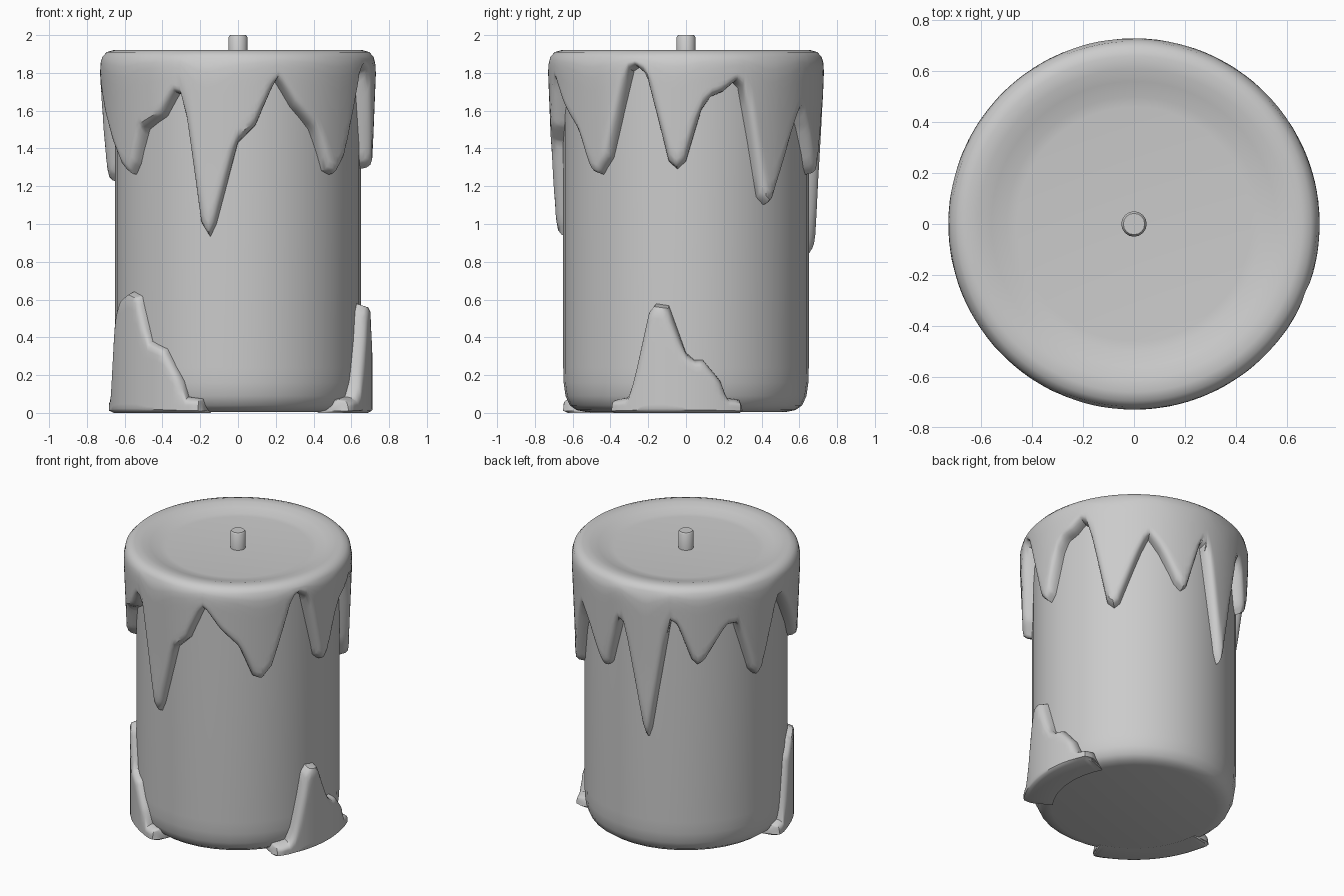
import bpy, bmesh, math
from mathutils import Vector
from mathutils.geometry import intersect_point_line

if "Cube" in bpy.data.objects:
    bpy.data.objects.remove(bpy.data.objects["Cube"])


def lerp_table(x, table):
    if x <= table[0][0]:
        return table[0][1]
    for (a, u), (b, v) in zip(table, table[1:]):
        if x <= b:
            return u + (v - u) * (x - a) / (b - a)
    return table[-1][1]


def polar(r, deg, z):
    a = math.radians(deg)
    return (r * math.cos(a), r * math.sin(a), z)


def finish(name, bm, angle=40):
    bmesh.ops.remove_doubles(bm, verts=bm.verts, dist=0.0003)
    bmesh.ops.recalc_face_normals(bm, faces=bm.faces)
    me = bpy.data.meshes.new(name)
    bm.to_mesh(me)
    bm.free()
    ob = bpy.data.objects.new(name, me)
    bpy.context.collection.objects.link(ob)
    bpy.ops.object.select_all(action='DESELECT')
    ob.select_set(True)
    bpy.context.view_layer.objects.active = ob
    bpy.ops.object.shade_smooth_by_angle(angle=math.radians(angle))
    return ob


def bridge_columns(name, columns, closed):
    """Skin a list of vertical point columns."""
    bm = bmesh.new()
    cols = [[bm.verts.new(p) for p in c] for c in columns]
    pairs = list(zip(cols, cols[1:])) + ([(cols[-1], cols[0])] if closed else [])
    for a, b in pairs:
        for i in range(len(a) - 1):
            bm.faces.new((a[i], b[i], b[i + 1], a[i + 1]))
    if not closed:
        for c in (cols[0], cols[-1]):
            bm.faces.new(c)
    return finish(name, bm)


def lathe(name, profile, sides):
    cols = [[polar(r, 360 * k / sides, z) for r, z in profile] for k in range(sides)]
    return bridge_columns(name, cols, True)


BODY = [(0, 0.005), (0.53, 0.005), (0.58, 0.015), (0.615, 0.04), (0.638, 0.09),
        (0.648, 0.16), (0.65, 0.24), (0.65, 1.86), (0, 1.86)]
BODY_R = [(z, r) for r, z in BODY[1:-1]]


def edge_distance(deg, z, keys, period):
    """Distance to the drip edge on the unrolled cylinder."""
    best = 9
    p = Vector((math.radians(deg) * 0.69, z))
    for shift in ((-360, 0, 360) if period else (0,)):
        pts = [Vector((math.radians(a + shift) * 0.69, h)) for a, h in keys]
        for u, v in zip(pts, pts[1:]):
            if (u - v).length < 1e-6:
                continue
            q, t = intersect_point_line(p, u, v)
            q = u if t < 0 else v if t > 1 else q
            best = min(best, (p - Vector(q[:2])).length)
    return best


def wax_radius(deg, z, outer, keys, period):
    inner = lerp_table(z, BODY_R) - 0.008
    t = min(1, edge_distance(deg, z, keys, period) / 0.035)
    return inner + (outer - inner) * math.sqrt(1 - (1 - t) ** 2)


# candle body and wick
lathe("candle_body", BODY, 36)
lathe("wick", [(0, 1.86), (0.05, 1.86), (0.05, 1.99), (0.042, 2.0), (0, 2.0)], 16)

# melted wax cap: lower edge as (angle, height)
DRIPS = [(183, 1.72), (199, 1.45), (208, 1.31), (214, 1.26), (218, 1.32), (224, 1.5),
         (235, 1.57), (242, 1.69), (245, 1.68), (253, 1.0), (257, 0.93), (260, 1.0),
         (270, 1.43), (278, 1.52), (281, 1.6), (287, 1.76), (295, 1.62), (305, 1.5),
         (307, 1.45), (313, 1.28), (318, 1.26), (324, 1.35), (329, 1.55), (335, 1.81),
         (338, 1.83), (342, 1.79), (352, 1.33), (356, 1.29), (360, 1.33), (367, 1.6),
         (371, 1.67), (377, 1.7), (382, 1.75), (385, 1.72), (395, 1.14), (399, 1.1),
         (402, 1.13), (414, 1.5), (418, 1.6), (424, 1.5), (433, 1.3), (437, 1.26),
         (440, 1.29), (448, 1.63), (450, 1.62), (461, 0.9), (464, 0.83), (466, 0.9),
         (477, 1.68), (480, 1.65), (488, 1.4), (491, 1.36), (495, 1.39), (507, 1.63),
         (512, 1.63), (522, 1.27), (526, 1.22), (530, 1.27), (540, 1.72), (543, 1.72)]
RIM = [(0, 1.88), (0.46, 1.88), (0.50, 1.884), (0.56, 1.902), (0.61, 1.916),
       (0.66, 1.92), (0.695, 1.91), (0.718, 1.885)]
CAP_R = [(0.8, 0.70), (1.3, 0.71), (1.6, 0.722), (1.8, 0.73), (1.85, 0.728), (1.88, 0.72)]
STEPS = (0.08, 0.17, 0.28, 0.4, 0.52, 0.64, 0.75, 0.84, 0.91, 0.96, 0.985, 1)
cols = []
for deg in sorted({*range(183, 543, 2), *(a for a, _ in DRIPS[:-1])}):
    edge = lerp_table(deg, DRIPS)
    col = [polar(r, deg, z) for r, z in RIM]
    for s in STEPS:
        z = 1.88 + (edge - 1.88) * s
        col.append(polar(wax_radius(deg, z, lerp_table(z, CAP_R), DRIPS, True), deg, z))
    cols.append(col)
bridge_columns("wax_drips", cols, True)


# wax puddles running up from the foot
def puddle(name, keys, outer):
    first, last = keys[0][0], keys[-1][0]
    cols = []
    for deg in sorted({*range(first, last + 1, 2), *(a for a, _ in keys)}):
        top = lerp_table(deg, keys)
        r0 = wax_radius(deg, 0.02, outer, keys, False)
        col = [polar(0.52, deg, 0.0), polar(r0 - 0.025, deg, 0.0), polar(r0 - 0.006, deg, 0.01)]
        for s in (0.02, 0.06, 0.15, 0.3, 0.45, 0.6, 0.75, 0.86, 0.93, 0.97, 1):
            z = 0.01 + (top - 0.01) * s
            col.append(polar(wax_radius(deg, z, outer, keys, False), deg, z))
        col.append(polar(0.56, deg, top))
        cols.append(col)
    bridge_columns(name, cols, False)


puddle("left_wax_puddle",
       [(184, 0.02), (185, 0.07), (190, 0.09), (192, 0.2), (197, 0.5), (203, 0.6), (212, 0.645),
        (219, 0.62), (226, 0.38), (235, 0.34), (244, 0.17), (246, 0.085), (253, 0.075),
        (254, 0.02)], 0.69)
puddle("right_wax_puddle",
       [(-36, 0.02), (-35, 0.07), (-27, 0.085), (-24, 0.18), (-17, 0.54), (-14, 0.58),
        (-8, 0.57), (0, 0.32), (4, 0.28), (8, 0.28), (16, 0.17), (19, 0.08), (26, 0.07),
        (27, 0.02)], 0.712)
